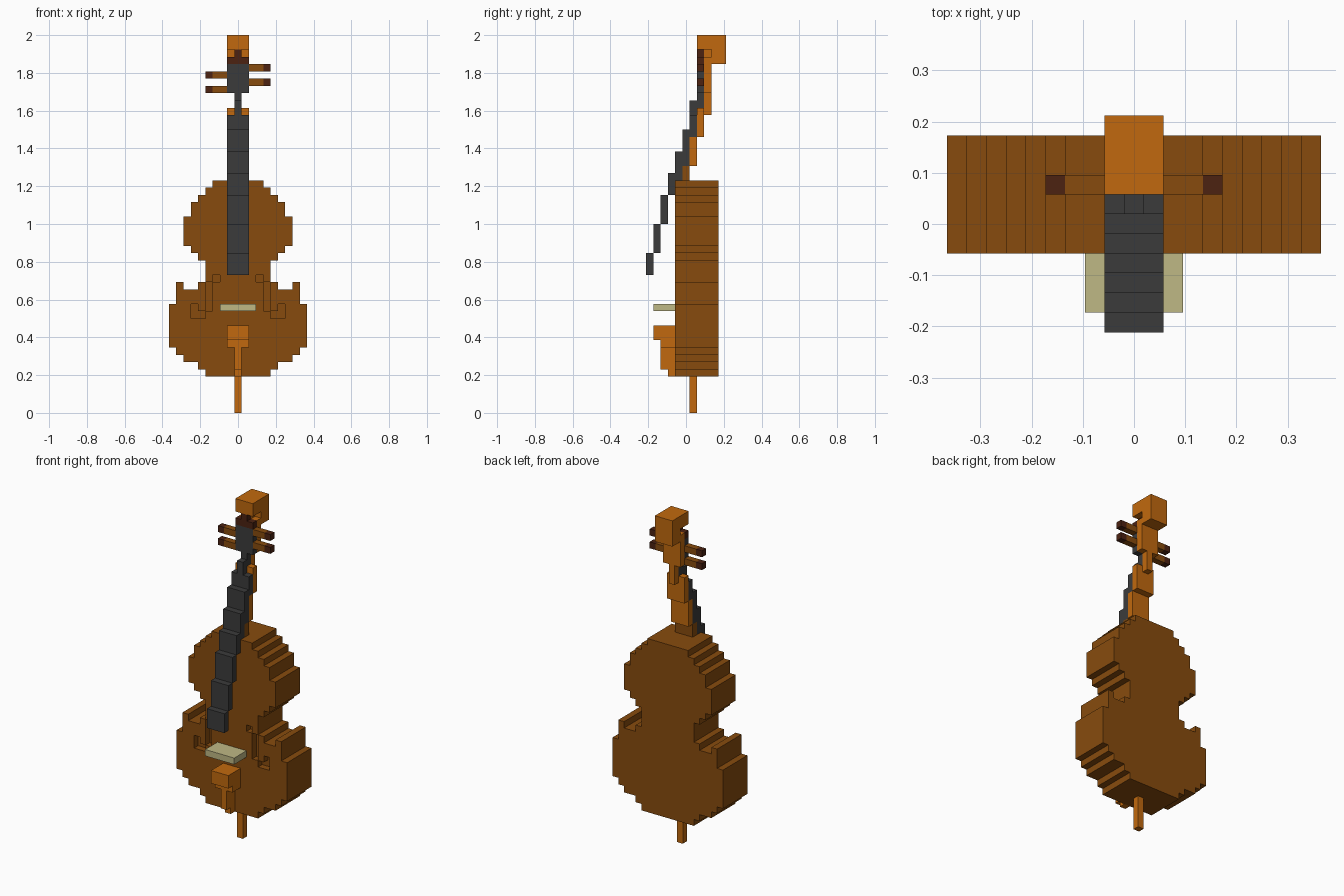
import bpy, bmesh
from mathutils import Vector

if "Cube" in bpy.data.objects:
    bpy.data.objects.remove(bpy.data.objects["Cube"], do_unlink=True)

U = 2 / 52          # size of one block
Y0 = -5.5 * U       # front-most block plane


def material(name, srgb):
    lin = [((c / 255 + 0.055) / 1.055) ** 2.4 if c > 10 else c / 255 / 12.92 for c in srgb]
    m = bpy.data.materials.new(name)
    m.use_nodes = True
    m.diffuse_color = (*lin, 1)
    bsdf = next(n for n in m.node_tree.nodes if n.type == 'BSDF_PRINCIPLED')
    bsdf.inputs["Base Color"].default_value = (*lin, 1)
    bsdf.inputs["Roughness"].default_value = 0.8
    return m


BROWN = material("body_brown", (135, 75, 13))
ORANGE = material("light_wood", (193, 105, 14))
GREY = material("ebony_grey", (59, 59, 59))
DARK = material("dark_brown", (76, 34, 17))
TAN = material("pale_tan", (191, 184, 133))


def box(x0, x1, y0, y1, z0, z1):
    """Block cells; x counts from the centre column, upper limits excluded."""
    return {(x, y, z) for x in range(x0, x1) for y in range(y0, y1) for z in range(z0, z1)}


def mid(half, y0, y1, z0, z1):
    """Centred run of cells reaching 'half' columns to either side."""
    return box(-half, half + 1, y0, y1, z0, z1)


def build(name, cells, mat):
    """Skin a set of cells with only its outer faces, then merge flat areas."""
    bm = bmesh.new()
    cache = {}

    def vert(p):
        if p not in cache:
            cache[p] = bm.verts.new(((p[0] - 0.5) * U, Y0 + p[1] * U, p[2] * U))
        return cache[p]

    for c in sorted(cells):
        for axis in range(3):
            a, b = (axis + 1) % 3, (axis + 2) % 3
            for side in (0, 1):
                n = list(c)
                n[axis] += 2 * side - 1
                if tuple(n) in cells:
                    continue
                ring = []
                for da, db in ((0, 0), (1, 0), (1, 1), (0, 1)):
                    p = list(c)
                    p[axis] += side
                    p[a] += da
                    p[b] += db
                    ring.append(vert(tuple(p)))
                bm.faces.new(ring if side else ring[::-1])
    bmesh.ops.dissolve_limit(bm, angle_limit=0.01, verts=bm.verts[:], edges=bm.edges[:])
    me = bpy.data.meshes.new(name)
    bm.to_mesh(me)
    bm.free()
    me.materials.append(mat)
    ob = bpy.data.objects.new(name, me)
    bpy.context.collection.objects.link(ob)
    return ob


# Body: (half width, bottom, top) of each stepped band
bands = [(4, 5, 6), (5, 6, 7), (7, 7, 8), (8, 8, 9), (9, 9, 15), (8, 15, 17),
         (5, 17, 18), (4, 18, 21), (5, 21, 22), (6, 22, 23), (7, 23, 27),
         (6, 27, 29), (5, 29, 30), (4, 30, 31), (3, 31, 32)]
body = set()
for half, z0, z1 in bands:
    body |= mid(half, 4, 10, z0, z1)
for s in (-1, 1):
    # Corner horns beside the waist
    body |= box(8 * s, 8 * s + 1, 4, 10, 17, 18)
    # Sound holes sunk into the front
    for x, z0, z1 in ((3, 18, 19), (4, 14, 18), (5, 13, 14), (6, 13, 15)):
        body -= box(x * s, x * s + 1, 4, 5, z0, z1)
build("body", body, BROWN)
build("neck_heel", mid(1, 5, 6, 32, 34), BROWN)

# Neck climbing backwards in steps, and the scroll
build("neck", mid(1, 6, 7, 34, 38) | mid(1, 7, 8, 38, 42)
      | mid(0, 8, 9, 41, 44) | mid(1, 8, 9, 44, 49), ORANGE)
build("scroll", mid(1, 7, 11, 50, 52) | mid(1, 9, 11, 48, 50) | mid(0, 8, 9, 49, 50), ORANGE)

# Fingerboard: one step per depth layer, narrow below the peg box front
board = set()
for y, (z0, z1) in enumerate([(19, 22), (22, 26), (26, 30), (30, 33), (32, 36), (34, 39), (38, 41)]):
    board |= mid(1, y, y + 1, z0, z1)
board |= mid(0, 6, 7, 41, 43) | mid(0, 7, 8, 42, 44)
build("fingerboard", board, GREY)
build("peg_box_front", mid(1, 7, 8, 44, 48), GREY)
build("nut", mid(1, 7, 8, 48, 49) | mid(0, 7, 8, 49, 50), DARK)

# Tuning pegs, alternating sides
for i, (z, s) in enumerate([(44, -1), (45, 1), (46, -1), (47, 1)], 1):
    shaft = box(2, 4, 7, 8, z, z + 1) if s > 0 else box(-3, -1, 7, 8, z, z + 1)
    build(f"peg_shaft_{i}", shaft, BROWN)
    build(f"peg_tip_{i}", box(4 * s, 4 * s + 1, 7, 8, z, z + 1), DARK)

# Bridge, tailpiece and end pin
build("bridge", mid(2, 1, 4, 14, 15), TAN)
build("tailpiece", mid(1, 1, 4, 10, 12) | mid(1, 2, 4, 9, 10)
      | mid(0, 2, 4, 6, 9) | mid(0, 3, 4, 5, 6), ORANGE)
build("end_pin", mid(0, 6, 7, 0, 5), ORANGE)
